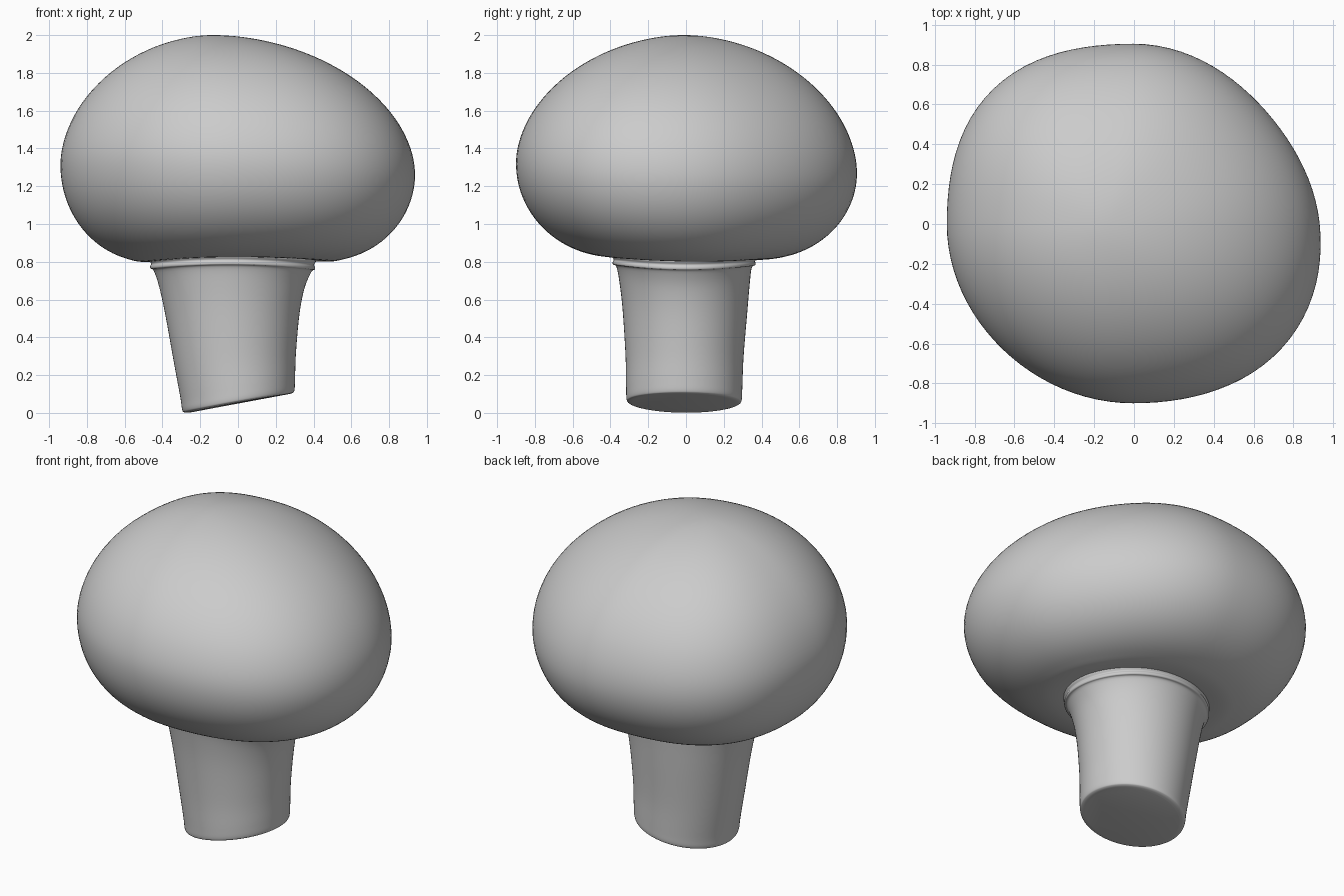
import bpy, bmesh
from math import sin, cos, pi

SEGMENTS = 96
STEPS = 5

if "Cube" in bpy.data.objects:
    bpy.data.objects.remove(bpy.data.objects["Cube"], do_unlink=True)

grey = bpy.data.materials.new("plain grey")
grey.use_nodes = True
colour = (0.6, 0.6, 0.6, 1)
grey.diffuse_color = colour
grey.node_tree.nodes["Principled BSDF"].inputs["Base Color"].default_value = colour


def spline(stations, pole):
    """Smooth the stations; a pole mirrors the first one across the axis."""
    first, last = stations[0], stations[-1]
    if pole:
        s = stations[1]
        first = [s[i ^ 1] for i in range(len(s))]
    pts = [first, *stations, last]
    out = []
    for a, b, c, d in zip(pts, pts[1:], pts[2:], pts[3:]):
        for k in range(STEPS):
            t = k / STEPS
            out.append([q + t / 2 * (r - p + t * (2*p - 5*q + 4*r - s + t * (3*(q - r) + s - p)))
                        for p, q, r, s in zip(a, b, c, d)])
    return out + [last]


def ring_point(station, angle, swell):
    """Point on an uneven oval given by its left, right, back and front."""
    l, r, b, f, zl, zr, zb, zf = station
    x = (l + r) / 2 + (l - r) / 2 * cos(angle) * swell
    y = (b + f) / 2 + (b - f) / 2 * sin(angle) * swell
    z = ((zl + zr + zb + zf) / 4 + (zl - zr) / 2 * cos(angle)
         + (zb - zf) / 2 * sin(angle) + (zl + zr - zb - zf) / 4 * cos(2 * angle))
    return x, y, z


def loft(name, stations, swell=lambda angle: 1, pole=False):
    """Skin smoothed stations and close the open ends."""
    bm = bmesh.new()
    angles = [2 * pi * i / SEGMENTS for i in range(SEGMENTS)]
    rings = [[bm.verts.new(ring_point(s, a, swell(a))) for a in angles]
             for s in spline(stations, pole)]
    for low, high in zip(rings, rings[1:]):
        for i in range(SEGMENTS):
            j = (i + 1) % SEGMENTS
            bm.faces.new((low[i], low[j], high[j], high[i]))
    if not pole:
        bm.faces.new(rings[0][::-1])
    bm.faces.new(rings[-1])
    bmesh.ops.remove_doubles(bm, verts=bm.verts, dist=0.0005)
    bmesh.ops.recalc_face_normals(bm, faces=bm.faces)
    mesh = bpy.data.meshes.new(name)
    bm.to_mesh(mesh)
    bm.free()
    mesh.materials.append(grey)
    obj = bpy.data.objects.new(name, mesh)
    bpy.context.collection.objects.link(obj)
    bpy.ops.object.select_all(action="DESELECT")
    obj.select_set(True)
    bpy.context.view_layer.objects.active = obj
    bpy.ops.object.shade_smooth_by_angle(angle=pi / 4)


def quarter(inner, outer, turn, power):
    """Station on a rounded quarter from the outer ring (0) to the inner (1)."""
    reach = max(cos(turn * pi / 2), 0) ** power
    rise = sin(turn * pi / 2) ** power
    return ([i + (o - i) * reach for i, o in zip(inner[:4], outer[:4])]
            + [o + (i - o) * rise for i, o in zip(inner[4:], outer[4:])])


def cap_swell(angle):
    """Uneven bulge of the cap outline, one amount per quadrant."""
    bulge = (-.015, .06, -.01, .02)[int(angle / (pi / 2)) % 4]
    skew = -.1 * sin(angle) * max(cos(angle), 0) ** 2
    return 1 + skew + bulge * sin(2 * angle) ** 2


# Each station: left, right, back, front reach, then the height at each

# Lopsided domed cap: crown to waist, then rolled in under the lip
crown = (-.13, -.13, -.01, -.01, 2, 2, 2, 2)
waist = (.932, -.94, .905, -.9, 1.26, 1.31, 1.27, 1.32)
lip = (.45, -.47, .41, -.38, .802, .8, .815, .825)
hollow = (.2, -.22, .18, -.18, .84, .84, .84, .84)
dome = [quarter(crown, waist, 1 - k / 8, 1.06) for k in range(8)]
roll = [quarter(lip, waist, k / 6, 1) for k in range(7)]
loft("cap", dome + roll + [hollow], cap_swell, pole=True)

# Flared stem with a slanted, softly rounded foot and a wavy collar at the top
rim = (.388, -.445, .348, -.368, .745, .75, .768, .772)
outward = (1, -1, 1, -1)
collar = [[v + reach * o for v, o in zip(rim, outward)] + [z + rise for z in rim[4:]]
          for reach, rise in ((0, 0), (.018, .014), (.02, .026), (.015, .04), (.024, .06), (0, .08))]
loft("stem", [
    (.268, -.262, .262, -.284, .1, .001, .05, .055),
    (.289, -.285, .285, -.306, .105, .003, .055, .06),
    (.299, -.296, .295, -.315, .12, .018, .07, .075),
    (.302, -.305, .298, -.317, .18, .08, .13, .135),
    (.307, -.34, .305, -.32, .32, .27, .3, .3),
    (.325, -.385, .325, -.335, .52, .52, .54, .54),
    (.352, -.418, .338, -.352, .66, .67, .69, .69),
] + collar)
